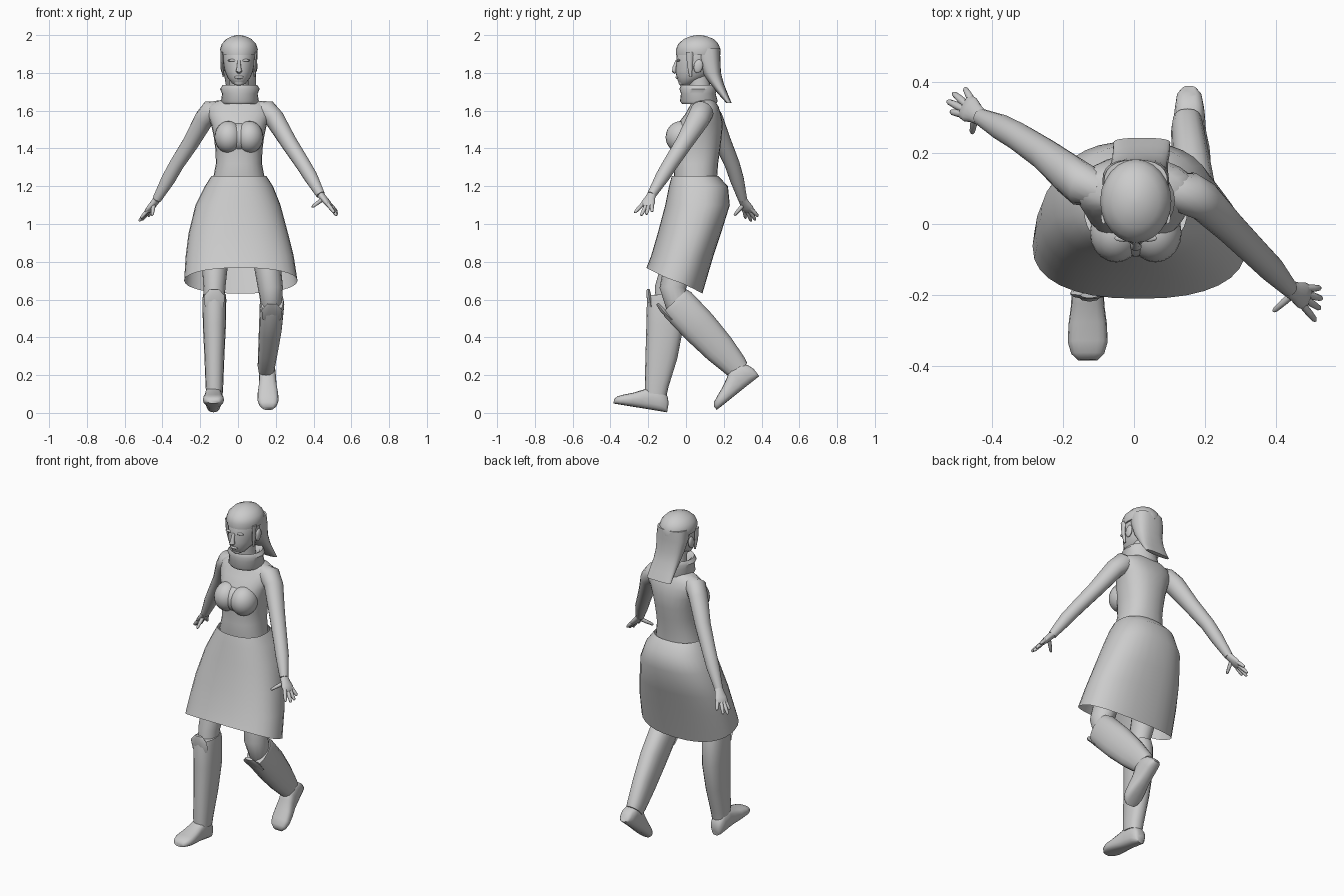
import bpy, bmesh
from math import cos, sin, pi, copysign
from mathutils import Vector as V

X, Y = V((1, 0, 0)), V((0, 1, 0))


def ring(c, u, v, a, b, p=2.0, n=20):
    # superellipse cross-section
    f = lambda t: copysign(abs(t) ** (2 / p), t)
    return [V(c) + u * (a * f(cos(2 * pi * i / n))) + v * (b * f(sin(2 * pi * i / n))) for i in range(n)]


def skin(name, rings, cap=True):
    bm = bmesh.new()
    vs = [[bm.verts.new(p) for p in r] for r in rings]
    n = len(vs[0])
    for r, s in zip(vs, vs[1:]):
        for i in range(n):
            bm.faces.new((r[i], r[(i + 1) % n], s[(i + 1) % n], s[i]))
    if cap:
        bm.faces.new(vs[0])
        bm.faces.new(vs[-1])
    bmesh.ops.recalc_face_normals(bm, faces=bm.faces)
    me = bpy.data.meshes.new(name)
    bm.to_mesh(me)
    bm.free()
    ob = bpy.data.objects.new(name, me)
    bpy.context.collection.objects.link(ob)
    return ob


def stack(name, rows, p=2.0, cap=True):
    # horizontal sections: x, y, z, rx, ry
    return skin(name, [ring(r[:3], X, Y, r[3], r[4], p, 24) for r in rows], cap)


def tube(name, rows, ref=X, p=2.0, n=16):
    # sections across a path: x, y, z, radius along ref, other radius
    pts, rings = [V(r[:3]) for r in rows], []
    for i, r in enumerate(rows):
        t = (pts[min(i + 1, len(pts) - 1)] - pts[max(i - 1, 0)]).normalized()
        u = (ref - t * ref.dot(t)).normalized()
        rings.append(ring(pts[i], u, t.cross(u), r[3], r[4], p, n))
    return skin(name, rings)


def ball(name, c, s, rot=(0, 0, 0)):
    bpy.ops.mesh.primitive_uv_sphere_add(segments=20, ring_count=12, location=c, rotation=rot)
    ob = bpy.context.object
    ob.name, ob.scale = name, s
    return ob


# Torso, bust and neck
stack("torso", [(0, .06, 1.12, .14, .1), (.005, .05, 1.25, .135, .115), (.005, .055, 1.32, .122, .115),
                (.005, .06, 1.39, .124, .12), (.005, .062, 1.46, .133, .127), (.005, .075, 1.53, .148, .12),
                (.005, .09, 1.58, .168, .095), (.005, .095, 1.62, .165, .078),
                (.005, .095, 1.645, .13, .062), (.005, .09, 1.665, .07, .055)], 2.3)
for s, side in ((-1, "left"), (1, "right")):
    ball(side + "_bust", (.005 + s * .055, -.025, 1.46), (.074, .083, .085))
ball("bust_bridge", (.005, -.01, 1.46), (.085, .082, .08))
stack("neck", [(.005, .085, 1.62, .06, .06), (.005, .075, 1.7, .05, .055), (.005, .065, 1.8, .05, .055)])
# Rolled collar
stack("collar", [(.01, .075, 1.66, .06, .06), (.01, .07, 1.635, .088, .09), (.01, .068, 1.65, .1, .1),
                 (.01, .065, 1.69, .094, .092), (.01, .065, 1.715, .105, .1), (.01, .065, 1.735, .092, .092),
                 (.01, .065, 1.725, .075, .075), (.01, .068, 1.68, .06, .06)], cap=False)

# Head and face
stack("head", [(.005, -.005, 1.733, .016, .02), (.005, .003, 1.745, .036, .04), (.005, .03, 1.775, .06, .08),
               (.005, .045, 1.81, .075, .1), (.005, .055, 1.85, .082, .107), (.005, .06, 1.9, .087, .11),
               (.005, .065, 1.95, .075, .09), (.005, .065, 1.98, .03, .04)])
tube("nose", [(.005, -.048, 1.865, .008, .008), (.005, -.06, 1.83, .011, .011),
              (.005, -.063, 1.808, .017, .013), (.005, -.055, 1.8, .009, .007)], n=10)
ball("lips", (.005, -.044, 1.777), (.024, .012, .009))
ball("chin", (.005, -.022, 1.748), (.025, .017, .016))
for s, side in ((-1, "left"), (1, "right")):
    ball(side + "_brow", (.005 + s * .034, -.04, 1.866), (.026, .01, .007))
    ball(side + "_ear", (.005 + s * .086, .065, 1.835), (.012, .024, .036), (-.2, 0, 0))
    tube(side + "_side_lock", [(.005 + s * .09, .02, 1.91, .008, .02), (.005 + s * .088, .02, 1.84, .008, .014),
                               (.005 + s * .082, .025, 1.78, .005, .007)], n=8)

# Hair cap and hanging tail
stack("hair_cap", [(.005, .065, 1.895, .095, .117), (.005, .065, 1.925, .1, .118), (.005, .065, 1.955, .09, .105),
                   (.005, .067, 1.98, .066, .078), (.005, .067, 1.995, .033, .04), (.005, .067, 2.0, .008, .01)])
stack("back_hair", [(.005, .11, 1.93, .09, .07), (.005, .12, 1.87, .094, .062), (.01, .135, 1.8, .085, .05),
                    (.015, .165, 1.74, .08, .036), (.02, .195, 1.69, .08, .026), (.022, .228, 1.64, .08, .014)], 2.6)

# Skirt: open sheet with a hem that drops at the back
rows = []
for z, x0, x1, y0, y1 in ((1.255, -.14, .15, -.075, .17), (1.2, -.175, .185, -.09, .222),
                          (1.1, -.225, .225, -.11, .232), (.95, -.262, .265, -.15, .185),
                          (.83, -.277, .295, -.185, .145), (.7, -.285, .315, -.21, .087)):
    r = ring(((x0 + x1) / 2, (y0 + y1) / 2, z), X, Y, (x1 - x0) / 2, (y1 - y0) / 2, 2.35, 32)
    if z == .7:
        for i, q in enumerate(r):
            q.z += -.068 * sin(2 * pi * i / 32)
    rows.append(r)
skin("skirt", rows, cap=False)


# Legs, boots and shoes
def shoe(name, heel, toe):
    heel, toe = V(heel), V(toe)
    d = (toe - heel).normalized()
    up = d.cross(X) if d.cross(X).z > 0 else X.cross(d)
    rings = []
    for t, h, w in ((0, .05, .022), (.012, .085, .036), (.05, .125, .043), (.1, .125, .045), (.14, .1, .047),
                    (.19, .075, .054), (.24, .056, .056), (.272, .042, .046), (.288, .025, .028)):
        rings.append(ring(heel + d * t + up * (h / 2), X, up, w, h / 2, 2.8, 16))
    skin(name, rings)


tube("front_thigh", [(-.1, .05, 1.12, .1, .1), (-.122, -.05, .8, .07, .075), (-.125, -.1, .66, .058, .065),
                     (-.125, -.11, .5, .05, .06)])
tube("rear_thigh", [(.1, .06, 1.12, .1, .1), (.15, -.03, .82, .073, .078), (.172, -.07, .66, .066, .07),
                    (.177, -.04, .57, .055, .07), (.172, .05, .47, .05, .06)])
tube("front_boot", [(-.125, -.115, .628, .06, .088), (-.125, -.113, .6, .063, .094), (-.125, -.112, .46, .061, .098),
                    (-.125, -.13, .3, .053, .085), (-.125, -.155, .15, .047, .064),
                    (-.125, -.16, .1, .044, .058)], p=2.4)
tube("rear_boot", [(.18, -.06, .592, .06, .088), (.18, -.043, .574, .065, .096), (.172, .07, .455, .061, .096),
                   (.16, .175, .342, .053, .085), (.15, .262, .248, .046, .066),
                   (.15, .285, .225, .042, .055)], p=2.4)
# pointed knee flaps on the boot tops
tube("front_knee_flap", [(-.125, -.2, .655, .025, .008), (-.125, -.197, .62, .055, .014),
                         (-.125, -.185, .56, .05, .012)], n=10)
tube("rear_knee_flap", [(.18, -.152, .578, .025, .008), (.18, -.125, .545, .055, .014),
                        (.178, -.075, .495, .05, .012)], n=10)
shoe("front_shoe", (-.13, -.1, .003), (-.13, -.386, .05))
shoe("rear_shoe", (.155, .388, .195), (.16, .162, .015))


# Arms with hands and fingers
def arm(side, rows, tips, thumb):
    tube(side + "_arm", rows)
    wrist, tips = V(rows[-1][:3]), [V(t) for t in tips]
    spread = tips[-1] - tips[0]
    mid = sum(tips, V()) / len(tips)
    palm = [(.0, .024, .02), (.2, .028, .018), (.4, .037, .017), (.58, .036, .013), (.63, .03, .008)]
    tube(side + "_palm", [(*wrist.lerp(mid, t), a, b) for t, a, b in palm], spread)
    th = V(thumb)
    for k, (a, b) in enumerate([(wrist.lerp(t, .52), t) for t in tips] + [(wrist.lerp(mid, .2), th)]):
        tube(f"{side}_finger_{k + 1}", [(*a, .011, .011), (*a.lerp(b, .5), .0105, .0105),
                                        (*a.lerp(b, .9), .008, .008), (*b, .004, .004)], spread, n=8)


arm("left", [(-.1, .1, 1.6, .05, .055), (-.145, .11, 1.595, .06, .062), (-.18, .137, 1.555, .052, .06),
             (-.25, .195, 1.43, .044, .046), (-.325, .245, 1.315, .039, .04), (-.37, .27, 1.235, .037, .037),
             (-.43, .3, 1.13, .024, .024)],
    [(-.515, .315, 1.03), (-.524, .345, 1.015), (-.508, .368, 1.02), (-.475, .382, 1.04)], (-.455, .255, 1.045))
arm("right", [(.11, .09, 1.6, .05, .055), (.155, .085, 1.595, .06, .062), (.195, .065, 1.555, .052, .06),
              (.27, -.01, 1.43, .044, .046), (.345, -.085, 1.315, .039, .04), (.385, -.125, 1.25, .037, .037),
              (.437, -.182, 1.155, .024, .024)],
    [(.51, -.272, 1.06), (.49, -.278, 1.055), (.522, -.235, 1.045), (.526, -.185, 1.06)][:1]
    + [(.523, -.238, 1.045), (.528, -.21, 1.05), (.524, -.18, 1.065)], (.392, -.245, 1.09))

# Smooth shading with crisp edges
bpy.ops.object.select_all(action='SELECT')
bpy.context.view_layer.objects.active = bpy.data.objects["torso"]
bpy.ops.object.shade_smooth_by_angle(angle=.9)
